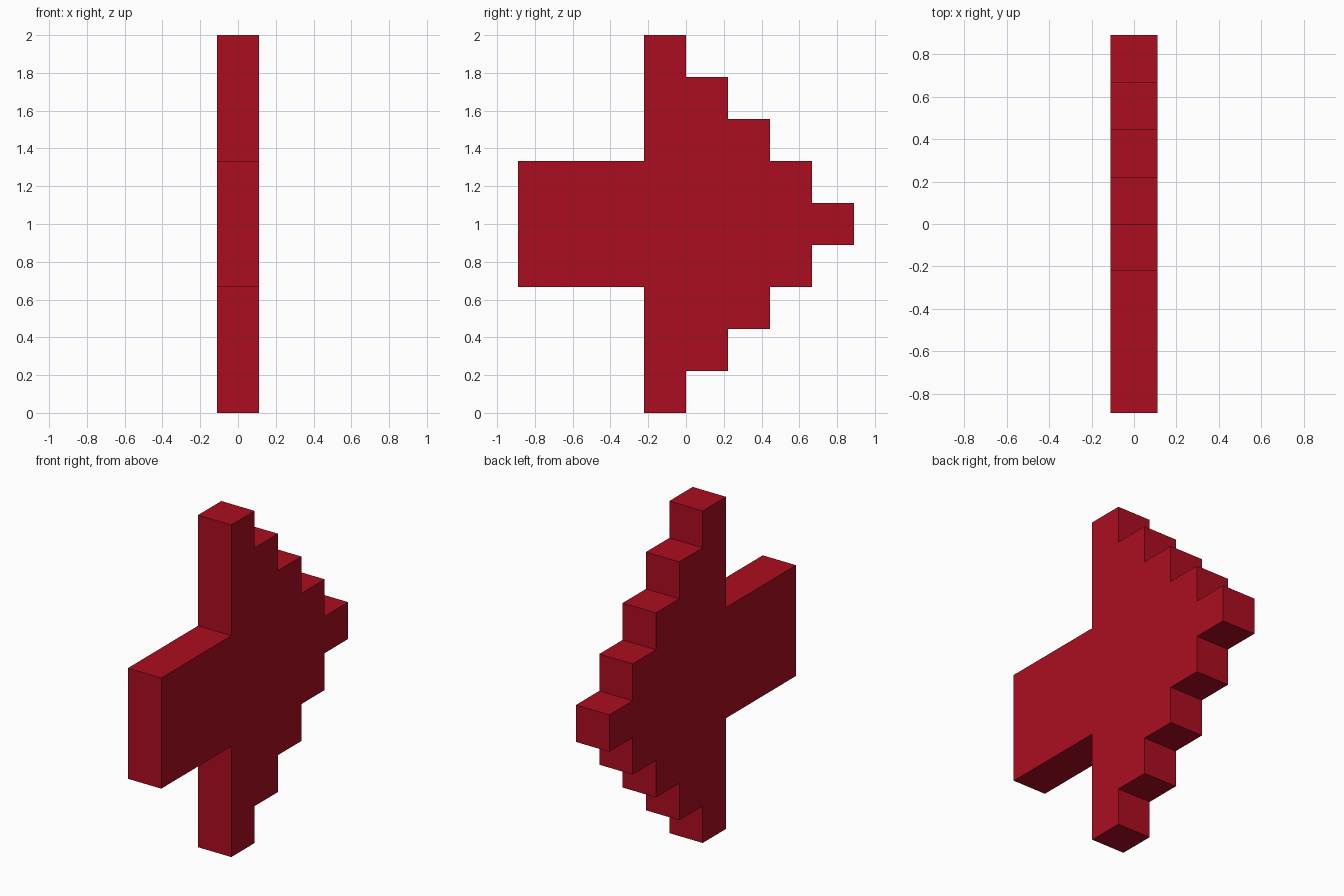
import bpy
import bmesh

if "Cube" in bpy.data.objects:
    bpy.data.objects.remove(bpy.data.objects["Cube"])

U = 2 / 9  # one step of the blocky grid

red = bpy.data.materials.new("deep red")
red.diffuse_color = (0.41, 0.004, 0.014, 1)
red.use_nodes = True
red.node_tree.nodes["Principled BSDF"].inputs["Base Color"].default_value = red.diffuse_color

# Upper half outline as (y, height above the centre line), in steps
upper = [(-4, 1.5), (-1, 1.5), (-1, 4.5)]
for i in range(4):  # stepped arrow head
    upper += [(i, 4.5 - i), (i, 3.5 - i)]
upper.append((4, 0.5))

# Mirror to the lower half and close the outline
outline = upper + [(y, -h) for y, h in reversed(upper)]

# Extrude the outline to one step of thickness
bm = bmesh.new()
face = bm.faces.new([bm.verts.new((-U / 2, y * U, 1 + h * U)) for y, h in outline])
moved = bmesh.ops.extrude_face_region(bm, geom=[face])["geom"]
bmesh.ops.translate(bm, vec=(U, 0, 0),
                    verts=[v for v in moved if isinstance(v, bmesh.types.BMVert)])
bmesh.ops.recalc_face_normals(bm, faces=bm.faces)

mesh = bpy.data.meshes.new("arrow")
bm.to_mesh(mesh)
bm.free()
mesh.materials.append(red)
bpy.context.collection.objects.link(bpy.data.objects.new("arrow", mesh))
